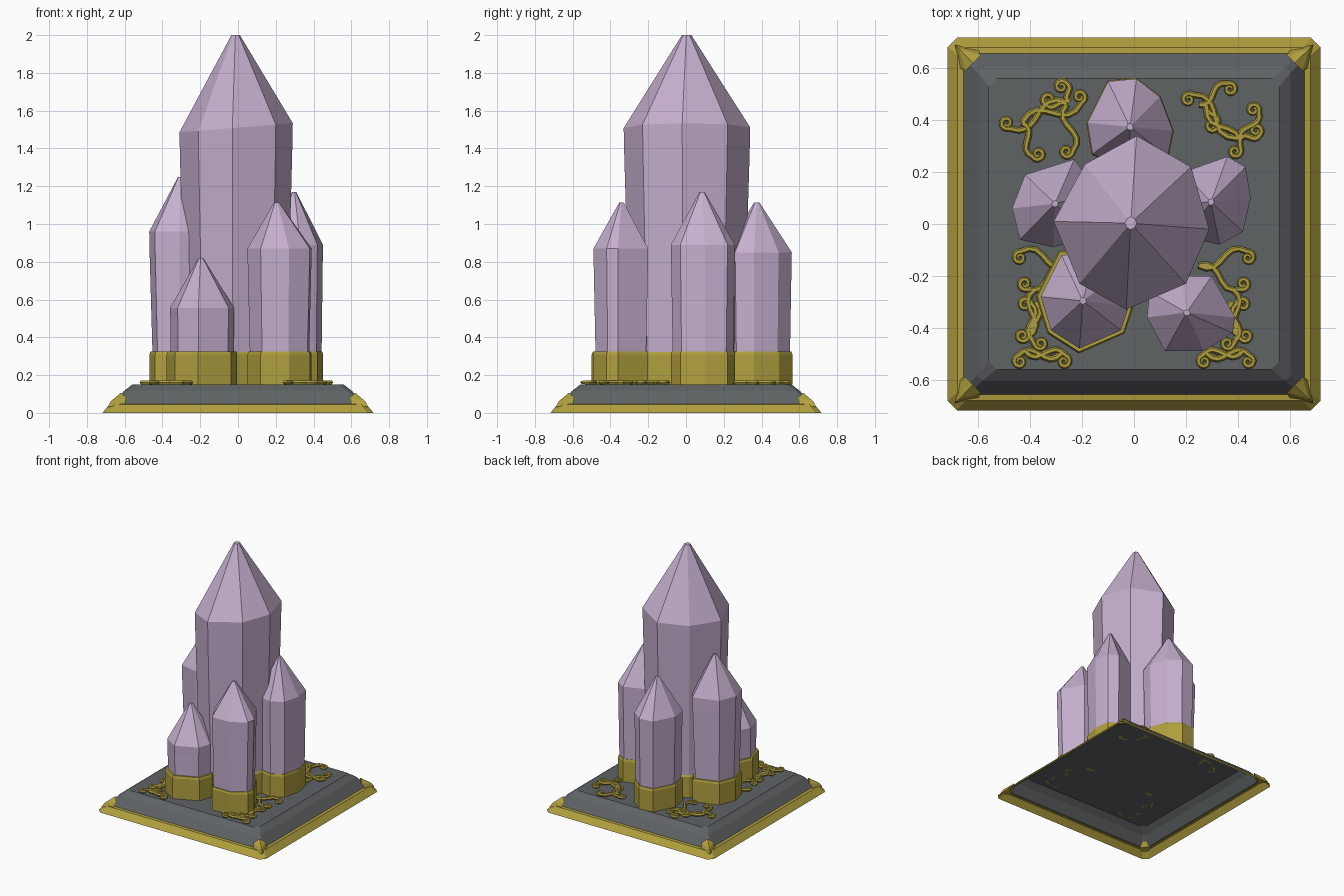
import bpy, bmesh, math
from mathutils import Vector

cube = bpy.data.objects.get("Cube")
if cube:
    bpy.data.objects.remove(cube, do_unlink=True)


def material(name, rgb):
    mat = bpy.data.materials.new(name)
    mat.use_nodes = True
    mat.diffuse_color = (*rgb, 1)
    mat.node_tree.nodes["Principled BSDF"].inputs["Base Color"].default_value = (*rgb, 1)
    return mat


LILAC = material("lilac crystal", (0.56, 0.43, 0.62))
GOLD = material("aged gold", (0.44, 0.35, 0.05))
SLATE = material("slate grey", (0.115, 0.125, 0.13))


def add_object(name, bm, mat):
    bmesh.ops.recalc_face_normals(bm, faces=bm.faces)
    mesh = bpy.data.meshes.new(name)
    bm.to_mesh(mesh)
    bm.free()
    mesh.materials.append(mat)
    obj = bpy.data.objects.new(name, mesh)
    bpy.context.collection.objects.link(obj)
    return obj


def loft(name, rings, mat, cap_last=False, cap_first=False):
    """Skin a stack of rings that have equal point counts."""
    bm = bmesh.new()
    loops = [[bm.verts.new(p) for p in ring] for ring in rings]
    for low, high in zip(loops, loops[1:]):
        for i in range(len(low)):
            j = (i + 1) % len(low)
            bm.faces.new((low[i], low[j], high[j], high[i]))
    if cap_last:
        bm.faces.new(loops[-1])
    if cap_first:
        bm.faces.new(loops[0][::-1])
    return add_object(name, bm, mat)


# Plinth: an open shell with clipped corners
def square(half, z, cut):
    a, b = half, half - cut
    return [(a, -b, z), (a, b, z), (b, a, z), (-b, a, z),
            (-a, b, z), (-a, -b, z), (-b, -a, z), (b, -a, z)]


loft("gold_rim", [square(0.718, 0, 0.035), square(0.68, 0.045, 0.03),
                  square(0.655, 0.048, 0.02)], GOLD)
loft("plinth", [square(0.66, 0.045, 0.02), square(0.605, 0.115, 0.02),
                square(0.56, 0.15, 0.03)], SLATE, cap_last=True)

# Gold clasps over the plinth corners
for side_x, side_name in ((1, "left"), (-1, "right")):
    for side_y, end_name in ((-1, "front"), (1, "back")):
        bm = bmesh.new()
        for x, y, z in ((0.69, 0.69, 0.03), (0.675, 0.675, 0.06), (0.62, 0.62, 0.107),
                        (0.59, 0.65, 0.08), (0.65, 0.59, 0.08),
                        (0.6, 0.67, 0.045), (0.67, 0.6, 0.045)):
            bm.verts.new((x * side_x, y * side_y, z))
        bmesh.ops.convex_hull(bm, input=bm.verts)
        add_object(f"{end_name}_{side_name}_clasp", bm, GOLD)


# Crystals: faceted outline, lightly tapered shaft, pointed top with a tiny flat
def crystal(name, outline, apex, shoulder, taper, socket, tilt=0.0):
    pts = [Vector((x, y)) / 100 for x, y in outline]
    mid = sum(pts, Vector((0, 0))) / len(pts)
    tip = Vector(apex[:2])

    def ring(scale, z, centre=mid, lean=tilt):
        return [(*(centre + (p - mid) * scale), z + lean * (p.x - mid.x)) for p in pts]

    drop = 0.07 * (apex[2] - 0.15) + 0.02
    loft(name + "_crystal",
         [ring(taper, 0.151, lean=0), ring(0.99, shoulder - drop), ring(1, shoulder),
          ring(0.075, apex[2], tip, 0)], LILAC, cap_last=True, cap_first=True)
    # Gold socket with a bevelled lip
    loft(name + "_socket",
         [ring(socket, 0.15, lean=0), ring(socket, 0.31, lean=0),
          ring(socket - 0.035, 0.326, lean=0), ring(taper * 0.95, 0.326, lean=0)], GOLD)


crystal("centre", [(1, 34), (22, 22), (29, -2), (20, -23), (-3, -33), (-21, -23),
                   (-31, 1), (-19, 23)], (-0.012, 0.003, 2.0), 1.51, 0.88, 0.92, 0.08)
crystal("back", [(-10, 55), (1, 56), (10, 49), (15, 36), (13, 26), (-2, 20),
                 (-16, 27), (-18, 39)], (-0.015, 0.375, 1.115), 0.85, 0.93, 1.02)
crystal("right", [(-23, 25), (-42, 19), (-47, 6), (-44, -6), (-31, -9), (-18, -5),
                  (-14, 12)], (-0.305, 0.077, 1.25), 0.96, 0.86, 0.99)
crystal("left", [(36, 26), (43, 22), (45, 10), (42, -3), (33, -8), (20, -5),
                 (15, 8), (19, 20)], (0.298, 0.085, 1.17), 0.89, 0.93, 1.0)
crystal("front_right", [(-36, -28), (-32, -41), (-21, -48), (-5, -41), (-2, -32),
                        (-5, -19), (-15, -11), (-28, -12)],
        (-0.196, -0.296, 0.82), 0.555, 0.97, 1.1)
crystal("front_left", [(5, -36), (12, -49), (27, -49), (38, -42), (39, -36),
                       (30, -20), (18, -20), (6, -26)],
        (0.204, -0.342, 1.115), 0.87, 0.9, 1.0)


# Scrollwork: bowed stems that wind into spirals
def scroll_path(start, centre, side, radius=0.024, steps=18):
    start, centre = Vector(start) / 100, Vector(centre) / 100
    along = (centre - start).normalized()
    normal = Vector((-along.y, along.x)) * side
    entry = centre - normal * radius
    bow = normal * (entry - start).length * 0.12
    path = []
    for i in range(7):
        t = i / 7
        path.append(start.lerp(entry, t) + bow * math.sin(t * math.tau))
    for i in range(steps + 1):
        t = i / steps
        angle = t * math.tau * 1.3
        r = radius * (1 - 0.7 * t)
        path.append(centre + r * (along * math.sin(angle) - normal * math.cos(angle)))
    return path


def scrollwork(name, strokes, flip=1):
    curve = bpy.data.curves.new(name, "CURVE")
    curve.dimensions = "3D"
    curve.bevel_depth = 0.012
    curve.bevel_resolution = 1
    curve.use_fill_caps = True
    for n, (start, centre) in enumerate(strokes):
        path = scroll_path(start, centre, 1 if n % 2 else -1)
        spline = curve.splines.new("POLY")
        spline.points.add(len(path) - 1)
        for i, (point, p) in enumerate(zip(spline.points, path)):
            point.co = (p.x * flip, p.y, 0.161, 1)
            point.radius = 1.1 - 0.5 * i / len(path)
    curve.materials.append(GOLD)
    obj = bpy.data.objects.new(name, curve)
    bpy.context.collection.objects.link(obj)
    bpy.ops.object.select_all(action="DESELECT")
    obj.select_set(True)
    bpy.context.view_layer.objects.active = obj
    bpy.ops.object.convert(target="MESH")
    bpy.ops.object.shade_smooth_by_angle()


scrollwork("back_right_scrollwork", [
    ((-26, 47), (-49, 39)), ((-43, 39), (-21, 49)), ((-26, 46), (-26, 28)),
    ((-43, 39), (-37, 27)), ((-26, 46), (-33, 48)), ((-25, 47), (-28, 53))])
scrollwork("back_left_scrollwork", [
    ((25, 46), (37, 52)), ((40, 33), (21, 48)), ((28, 46), (30, 38)),
    ((41, 32), (46, 44)), ((28, 45), (39, 28)), ((41, 33), (47, 36))])
front_strokes = [
    ((25, -16), (44, -13)), ((25, -16), (42, -23)), ((39, -45), (42, -31)),
    ((38, -25), (43, -43)), ((28, -50), (44, -53)), ((42, -49), (27, -53)),
    ((38, -30), (36, -46))]
scrollwork("front_left_scrollwork", front_strokes)
scrollwork("front_right_scrollwork", front_strokes, flip=-1)
